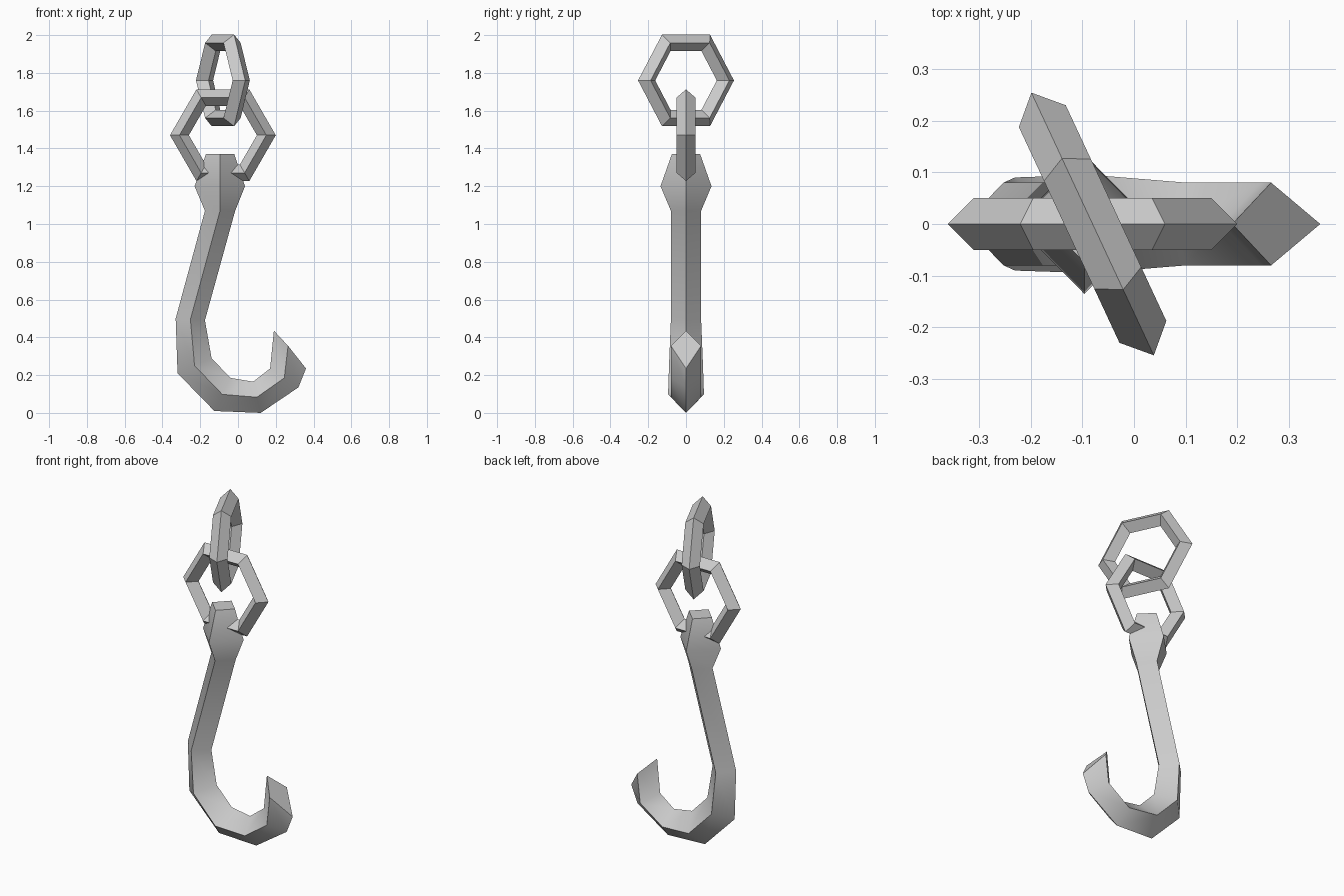
import bpy, bmesh
from math import radians

cube = bpy.data.objects.get("Cube")
if cube:
    bpy.data.objects.remove(cube, do_unlink=True)

GREY = (0.6, 0.6, 0.6, 1)
metal = bpy.data.materials.new("grey metal")
metal.use_nodes = True
metal.diffuse_color = GREY
metal.node_tree.nodes["Principled BSDF"].inputs["Base Color"].default_value = GREY


# Hook: four-sided bar lofted through sections
# (outer x, z), (ridge x, z), (inner x, z), half depth
sections = [
    ((-0.17, 1.37), (-0.095, 1.37), (-0.02, 1.37), 0.075),
    ((-0.23, 1.2), (-0.096, 1.2), (0.037, 1.2), 0.135),
    ((-0.175, 1.07), (-0.095, 1.07), (-0.015, 1.07), 0.08),
    ((-0.33, 0.5), (-0.252, 0.495), (-0.175, 0.49), 0.08),
    ((-0.32, 0.21), (-0.23, 0.25), (-0.14, 0.29), 0.09),
    ((-0.125, 0.01), (-0.083, 0.098), (-0.04, 0.185), 0.095),
    ((0.12, 0.0), (0.1, 0.083), (0.08, 0.165), 0.08),
    ((0.32, 0.135), (0.245, 0.185), (0.17, 0.235), 0.08),
    ((0.36, 0.235), (0.265, 0.355), (0.19, 0.435), 0.08),
]
bm = bmesh.new()
rings = []
for outer, ridge, inner, depth in sections:
    corners = [(outer, 0), (ridge, -depth), (inner, 0), (ridge, depth)]
    rings.append([bm.verts.new((p[0], y, p[1])) for p, y in corners])
for a, b in zip(rings, rings[1:]):
    for i in range(4):
        j = (i + 1) % 4
        bm.faces.new((a[i], a[j], b[j], b[i]))
bm.faces.new(rings[0])
bm.faces.new(rings[-1])
bmesh.ops.recalc_face_normals(bm, faces=bm.faces)
mesh = bpy.data.meshes.new("hook")
bm.to_mesh(mesh)
bm.free()
hook = bpy.data.objects.new("hook", mesh)
bpy.context.collection.objects.link(hook)
hook.data.materials.append(metal)
bpy.ops.object.select_all(action="DESELECT")
hook.select_set(True)
bpy.context.view_layer.objects.active = hook
bpy.ops.object.shade_smooth_by_angle(angle=radians(50))


# Chain links: six-sided rings of diamond section
def link(name, z, turn):
    bpy.ops.mesh.primitive_torus_add(
        major_segments=6, minor_segments=4, major_radius=0.23, minor_radius=0.05,
        location=(-0.08, 0, z), rotation=(radians(90), 0, radians(turn)))
    ring = bpy.context.object
    ring.name = name
    ring.data.materials.append(metal)
    bpy.ops.object.shade_flat()


link("lower_link", 1.47, 0)
link("upper_link", 1.76, -65)
